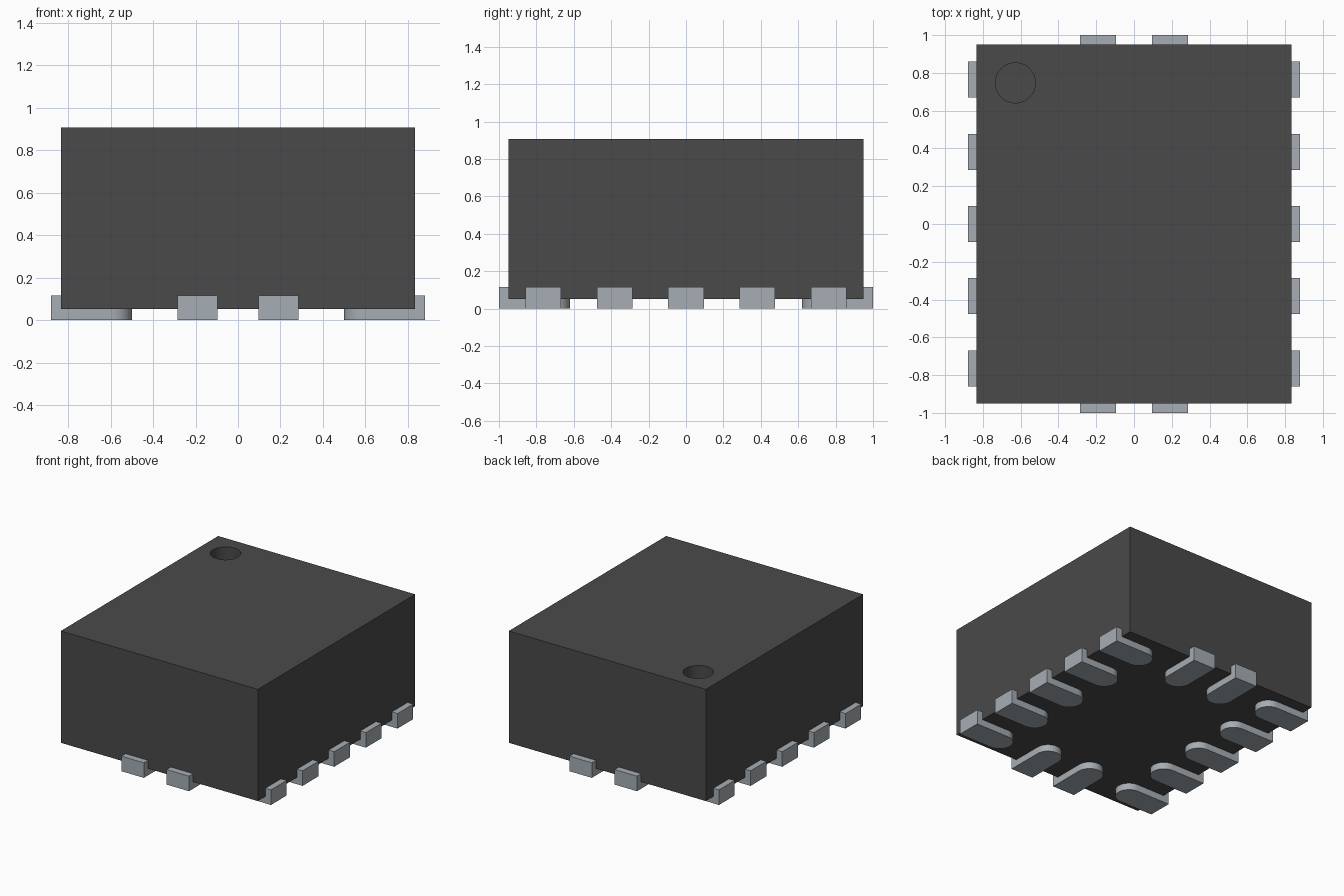
import bpy, bmesh, math
from mathutils import Matrix

cube = bpy.data.objects.get("Cube")
if cube:
    bpy.data.objects.remove(cube, do_unlink=True)


def make_material(name, rgb):
    mat = bpy.data.materials.new(name)
    mat.use_nodes = True
    mat.diffuse_color = (*rgb, 1)
    mat.node_tree.nodes["Principled BSDF"].inputs["Base Color"].default_value = (*rgb, 1)
    return mat


def add_object(name, bm, mat):
    bmesh.ops.recalc_face_normals(bm, faces=bm.faces)
    mesh = bpy.data.meshes.new(name)
    bm.to_mesh(mesh)
    bm.free()
    mesh.materials.append(mat)
    obj = bpy.data.objects.new(name, mesh)
    bpy.context.collection.objects.link(obj)
    return obj


def activate(obj):
    bpy.ops.object.select_all(action='DESELECT')
    obj.select_set(True)
    bpy.context.view_layer.objects.active = obj


def shade(obj):
    activate(obj)
    bpy.ops.object.shade_smooth_by_angle(angle=math.radians(30))


black = make_material("dark grey plastic", (0.068, 0.068, 0.068))
metal = make_material("tinned metal", (0.38, 0.42, 0.455))

HALF_X, HALF_Y, BOTTOM, TOP = 0.833, 0.95, 0.052, 0.906

# Package body
bm = bmesh.new()
bmesh.ops.create_cube(bm, size=1, matrix=Matrix.Translation((0, 0, (BOTTOM + TOP) / 2))
                      @ Matrix.Diagonal((2 * HALF_X, 2 * HALF_Y, TOP - BOTTOM, 1)))
body = add_object("package_body", bm, black)

# Round corner marker sunk into the top
DEPTH = 0.1
bm = bmesh.new()
bmesh.ops.create_cone(bm, cap_ends=True, segments=48, radius1=0.106, radius2=0.106,
                      depth=2 * DEPTH, matrix=Matrix.Translation((-0.628, 0.747, TOP)))
cutter = add_object("marker_cutter", bm, black)
cutter.hide_render = True
cut = body.modifiers.new("corner marker", 'BOOLEAN')
cut.operation, cut.solver, cut.object = 'DIFFERENCE', 'EXACT', cutter
activate(body)
bpy.ops.object.modifier_apply(modifier=cut.name)
bpy.data.objects.remove(cutter, do_unlink=True)
shade(body)


# Terminal: a foot with a rounded inner end and a raised outer lip
def terminal(name, outer, wall, offset, angle, width=0.19, length=0.38,
             foot=BOTTOM, height=0.115):
    r = width / 2
    centre = outer - length + r
    arc = [math.radians(90 + 180 * i / 20) for i in range(21)]
    outline = [(outer, -r), (outer, r)]
    outline += [(centre + r * math.cos(a), r * math.sin(a)) for a in arc]
    bm = bmesh.new()
    base = bm.faces.new([bm.verts.new((x, y, 0)) for x, y in outline])
    side = bmesh.ops.extrude_face_region(bm, geom=[base])["geom"]
    bmesh.ops.translate(bm, vec=(0, 0, foot),
                        verts=[v for v in side if isinstance(v, bmesh.types.BMVert)])
    # Split at the body wall and raise the outer strip
    bmesh.ops.bisect_plane(bm, geom=bm.verts[:] + bm.edges[:] + bm.faces[:],
                           plane_co=(wall, 0, 0), plane_no=(1, 0, 0))
    strip = [f for f in bm.faces if f.calc_center_median().x > wall + 0.001
             and all(v.co.z > foot - 0.001 for v in f.verts)]
    lip = bmesh.ops.extrude_face_region(bm, geom=strip)["geom"]
    bmesh.ops.translate(bm, vec=(0, 0, height - foot),
                        verts=[v for v in lip if isinstance(v, bmesh.types.BMVert)])
    bmesh.ops.delete(bm, geom=[f for f in strip if f.is_valid], context='FACES_ONLY')
    bmesh.ops.transform(bm, verts=bm.verts, matrix=Matrix.Rotation(angle, 4, 'Z')
                        @ Matrix.Translation((0, offset, 0)))
    shade(add_object(name, bm, metal))


for i in range(5):
    offset = (i - 2) * 0.382
    terminal(f"left_terminal_{i + 1}", 0.88, HALF_X, offset, 0)
    terminal(f"right_terminal_{i + 1}", 0.88, HALF_X, offset, math.pi)
for i, offset in enumerate((-0.191, 0.191)):
    terminal(f"back_terminal_{i + 1}", 1.0, HALF_Y, offset, math.pi / 2)
    terminal(f"front_terminal_{i + 1}", 1.0, HALF_Y, offset, -math.pi / 2)
